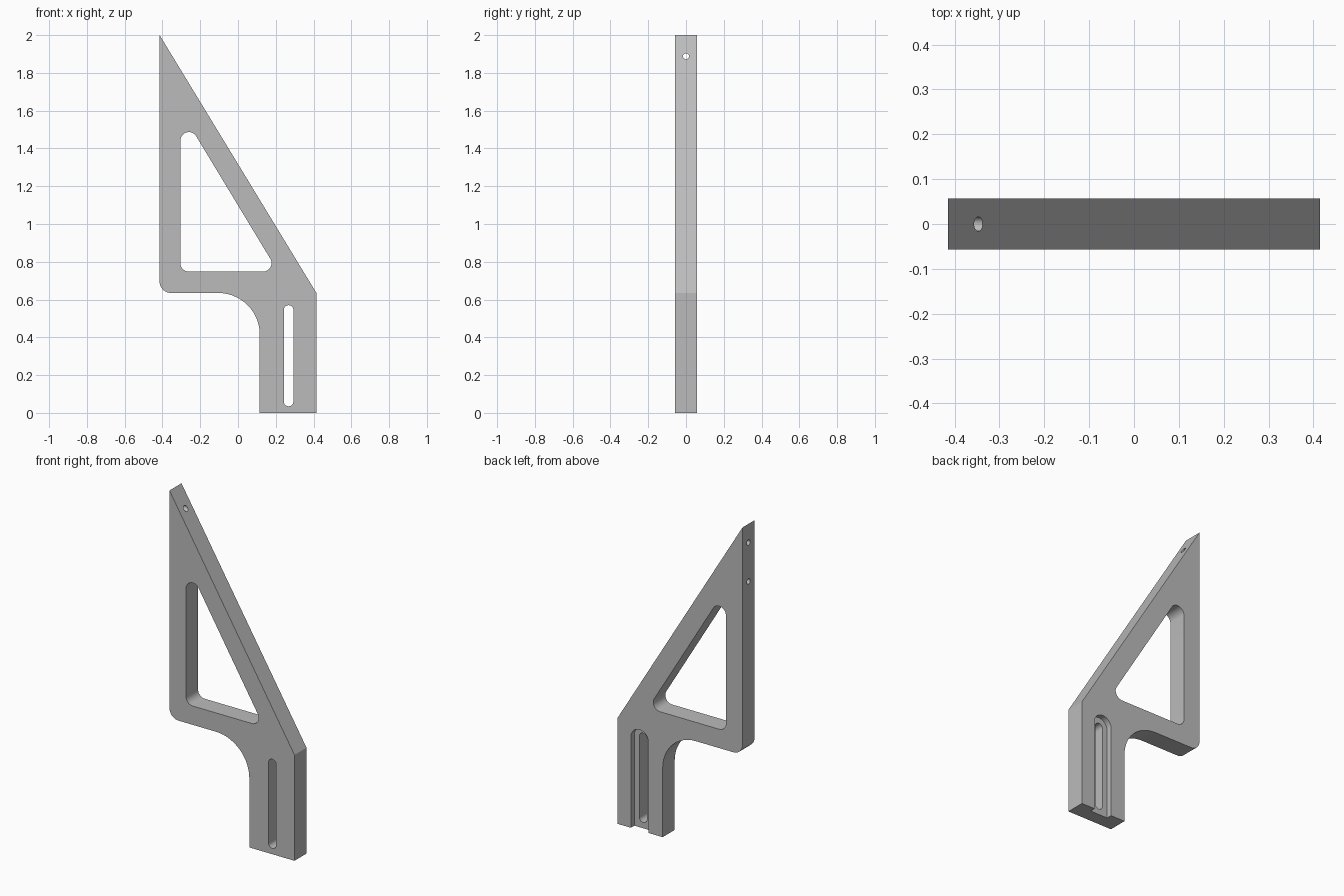
import bpy, bmesh, math
from mathutils import Vector, Matrix

default = bpy.data.objects.get("Cube")
if default:
    bpy.data.objects.remove(default, do_unlink=True)

HALF = 0.057          # half the plate thickness
SEGMENTS = 14         # steps per rounded corner

grey = bpy.data.materials.new("plain grey")
grey.use_nodes = True
grey.diffuse_color = (0.5, 0.5, 0.5, 1)
grey.node_tree.nodes["Principled BSDF"].inputs["Base Color"].default_value = (0.5, 0.5, 0.5, 1)


def rounded(corners):
    """Outline from (x, z, radius) corners, each replaced by a tangent arc."""
    outline = []
    for i, (x, z, r) in enumerate(corners):
        p = Vector((x, z))
        if r == 0:
            outline.append(p)
            continue
        a = (Vector(corners[i - 1][:2]) - p).normalized()
        b = (Vector(corners[(i + 1) % len(corners)][:2]) - p).normalized()
        half = a.angle(b) / 2
        centre = p + (a + b).normalized() * r / math.sin(half)
        start = p + a * r / math.tan(half) - centre
        end = p + b * r / math.tan(half) - centre
        sweep = math.pi - 2 * half
        for k in range(SEGMENTS + 1):
            t = sweep * k / SEGMENTS
            outline.append(centre + (start * math.sin(sweep - t) + end * math.sin(t)) / math.sin(sweep))
    return outline


def finish(name, bm):
    bmesh.ops.recalc_face_normals(bm, faces=bm.faces)
    mesh = bpy.data.meshes.new(name)
    bm.to_mesh(mesh)
    bm.free()
    mesh.materials.append(grey)
    obj = bpy.data.objects.new(name, mesh)
    bpy.context.collection.objects.link(obj)
    return obj


def prism(name, outline, y0, y1):
    bm = bmesh.new()
    face = bm.faces.new([bm.verts.new((p.x, y0, p.y)) for p in outline])
    grown = bmesh.ops.extrude_face_region(bm, geom=[face], use_keep_orig=True)
    moved = [v for v in grown["geom"] if isinstance(v, bmesh.types.BMVert)]
    bmesh.ops.translate(bm, verts=moved, vec=(0, y1 - y0, 0))
    return finish(name, bm)


def drill(name, z, x0, x1):
    bm = bmesh.new()
    place = Matrix.Translation(((x0 + x1) / 2, 0, z)) @ Matrix.Rotation(math.pi / 2, 4, "Y")
    bmesh.ops.create_cone(bm, cap_ends=True, segments=24, radius1=0.016, radius2=0.016,
                          depth=x1 - x0, matrix=place)
    return finish(name, bm)


# Bracket plate: tall sloped arm over a narrow leg
bracket = prism("bracket_plate", rounded([
    (-0.415, 2, 0), (-0.415, 0.635, 0.06), (0.115, 0.635, 0.22),
    (0.115, 0, 0), (0.415, 0, 0), (0.415, 0.635, 0)]), -HALF, HALF)

# Triangular window, leg slot, rear channel and pin holes
cutters = [
    prism("window_cutter", rounded([
        (-0.305, 1.603, 0.045), (-0.305, 0.748, 0.045), (0.212, 0.748, 0.045)]), -0.2, 0.2),
    prism("slot_cutter", rounded([
        (0.243, 0.57, 0.0249), (0.243, 0.035, 0.0249),
        (0.293, 0.035, 0.0249), (0.293, 0.57, 0.0249)]), -0.2, 0.2),
    prism("channel_cutter", rounded([
        (0.21, 0.604, 0.0579), (0.21, -0.1, 0),
        (0.326, -0.1, 0), (0.326, 0.604, 0.0579)]), HALF - 0.033, 0.2),
    drill("upper_hole_cutter", 1.888, -0.6, 0),
    drill("lower_hole_cutter", 1.655, -0.6, -0.3),
]

bpy.ops.object.select_all(action="DESELECT")
bpy.context.view_layer.objects.active = bracket
bracket.select_set(True)
for cutter in cutters:
    cutter.hide_render = True
    cut = bracket.modifiers.new(cutter.name, "BOOLEAN")
    cut.operation = "DIFFERENCE"
    cut.solver = "EXACT"
    cut.object = cutter
    bpy.ops.object.modifier_apply(modifier=cut.name)
    bpy.data.objects.remove(cutter, do_unlink=True)

bpy.ops.object.shade_smooth_by_angle(angle=math.radians(30))
